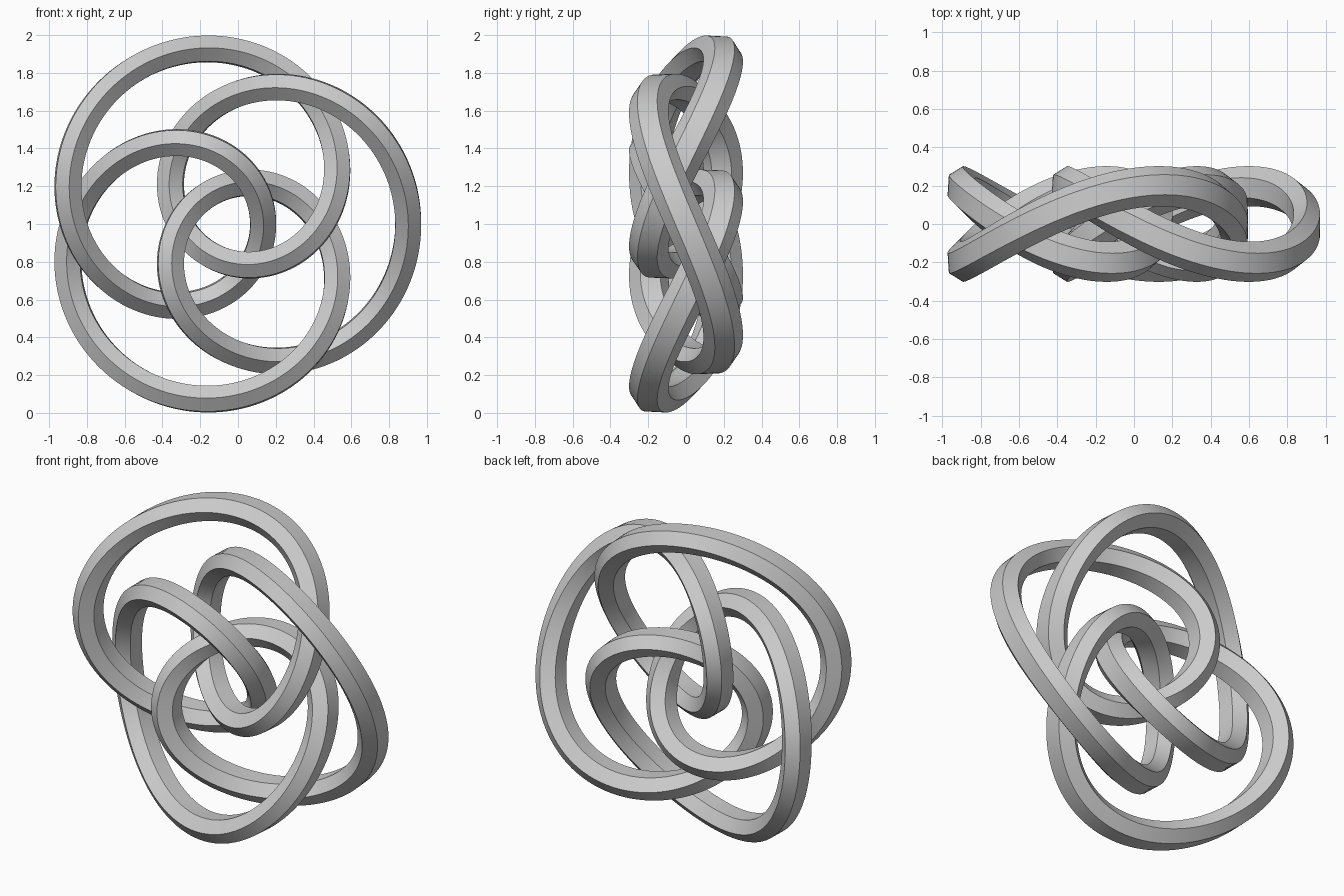
import bpy
import bmesh
from math import sin, cos, pi, radians
from mathutils import Vector

cube = bpy.data.objects.get("Cube")
if cube:
    bpy.data.objects.remove(cube, do_unlink=True)

STEPS = 480                                # sections along the closed path
SIDES = 6                                  # hexagonal bar
BAR_WIDTH, BAR_DEPTH = 0.079, 0.105        # half sizes of the bar section
BIG, SMALL, WEAVE = 0.571, 0.384, 0.197    # path motions
CENTRE = Vector((-0.054, 0, 1))
FRONT = Vector((0, -1, 0))


def path(t):
    """Closed three-lobed knot: two circular motions plus a weave in depth."""
    return CENTRE + Vector((BIG * cos(4 * t) + SMALL * cos(t),
                            -WEAVE * sin(6 * t),
                            BIG * sin(4 * t) + SMALL * sin(t)))


def section(bm, t):
    """One hexagon, deeper than wide, square to the path."""
    along = (path(t + 0.0005) - path(t - 0.0005)).normalized()
    outward = along.cross(FRONT).normalized()
    forward = outward.cross(along)
    roll = radians(30) + radians(5) * sin(6 * t)
    ring = []
    for k in range(SIDES):
        a = roll + 2 * pi * k / SIDES
        offset = outward * BAR_WIDTH * cos(a) + forward * BAR_DEPTH * sin(a)
        ring.append(bm.verts.new(path(t) + offset))
    return ring


# Knotted bar, joined end to end
bm = bmesh.new()
rings = [section(bm, 2 * pi * i / STEPS) for i in range(STEPS)]
for i in range(STEPS):
    r0, r1 = rings[i], rings[(i + 1) % STEPS]
    for k in range(SIDES):
        n = (k + 1) % SIDES
        bm.faces.new((r0[k], r0[n], r1[n], r1[k]))
bmesh.ops.recalc_face_normals(bm, faces=bm.faces)

mesh = bpy.data.meshes.new("knot_bar")
bm.to_mesh(mesh)
bm.free()
knot = bpy.data.objects.new("knot_bar", mesh)
bpy.context.collection.objects.link(knot)

# Plain grey finish
grey = bpy.data.materials.new("plain_grey")
grey.use_nodes = True
colour = (0.6, 0.6, 0.6, 1)
grey.diffuse_color = colour
for node in grey.node_tree.nodes:
    if node.type == 'BSDF_PRINCIPLED':
        node.inputs["Base Color"].default_value = colour
mesh.materials.append(grey)

# Smooth along the bar, crisp at its long edges
bpy.ops.object.select_all(action='DESELECT')
knot.select_set(True)
bpy.context.view_layer.objects.active = knot
bpy.ops.object.shade_smooth_by_angle(angle=radians(30))
